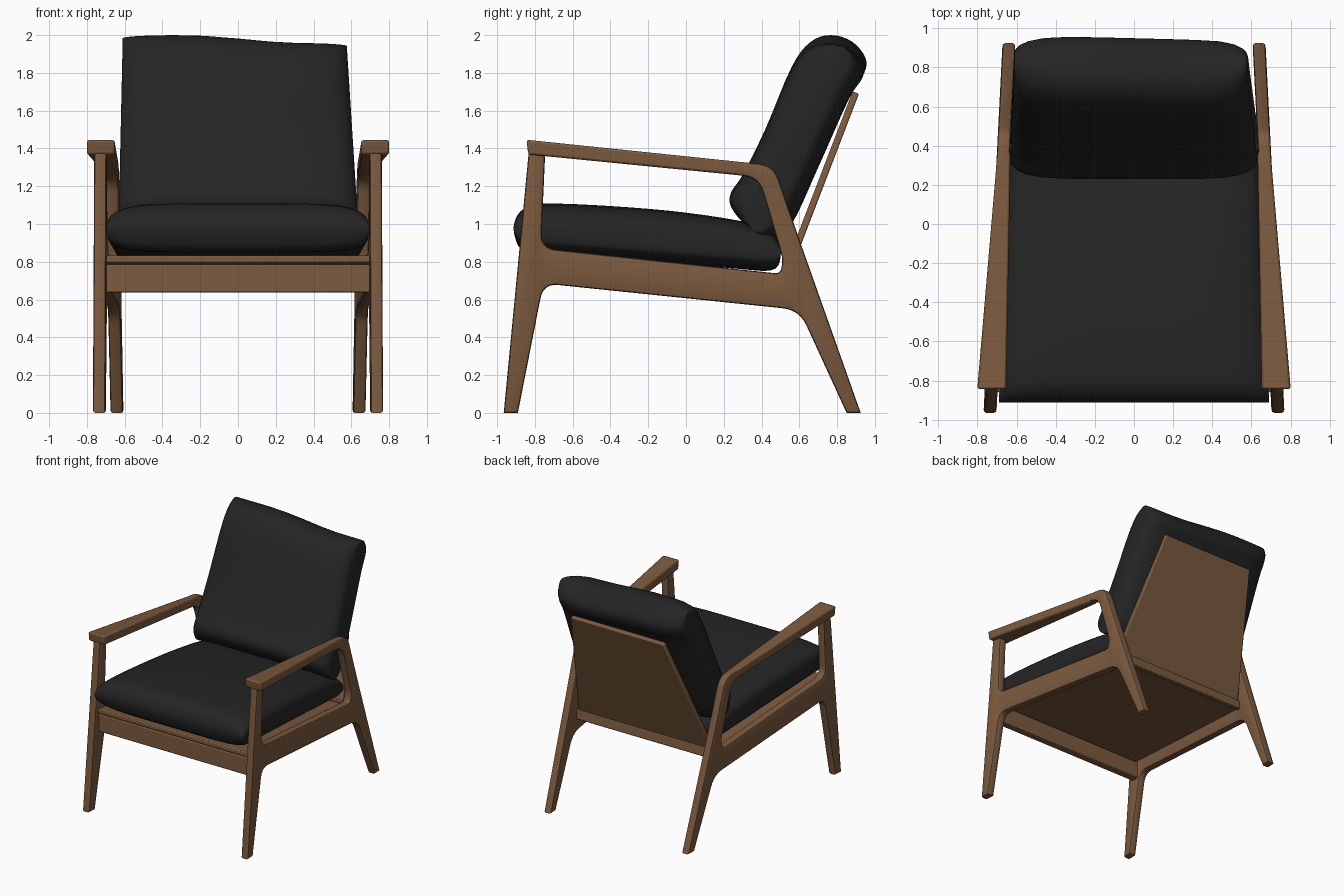
import bpy, bmesh, math
from mathutils import Vector

if "Cube" in bpy.data.objects:
    bpy.data.objects.remove(bpy.data.objects["Cube"])


def material(name, rgb):
    m = bpy.data.materials.new(name)
    m.diffuse_color = (*rgb, 1)
    m.use_nodes = True
    m.node_tree.nodes["Principled BSDF"].inputs["Base Color"].default_value = m.diffuse_color
    return m


WOOD = material("walnut_wood", (0.20, 0.103, 0.050))
FABRIC = material("black_fabric", (0.018, 0.018, 0.018))


def finish(name, bm, mat, bevel=0, angle=35):
    bmesh.ops.recalc_face_normals(bm, faces=bm.faces[:])
    me = bpy.data.meshes.new(name)
    bm.to_mesh(me)
    bm.free()
    me.materials.append(mat)
    ob = bpy.data.objects.new(name, me)
    bpy.context.collection.objects.link(ob)
    if bevel:
        mod = ob.modifiers.new("soft_edges", 'BEVEL')
        mod.width, mod.segments = bevel, 2
    bpy.ops.object.select_all(action='DESELECT')
    ob.select_set(True)
    bpy.context.view_layer.objects.active = ob
    bpy.ops.object.shade_smooth_by_angle(angle=math.radians(angle))
    return ob


def rounded(corners, steps=6):
    """Closed outline with each (y, z, radius) corner rounded."""
    out = []
    for i, (y, z, r) in enumerate(corners):
        p = Vector((y, z))
        if r == 0:
            out.append(p)
            continue
        a = Vector(corners[i - 1][:2])
        b = Vector(corners[(i + 1) % len(corners)][:2])
        a = p + (a - p).normalized() * r
        b = p + (b - p).normalized() * r
        for k in range(steps + 1):
            t = k / steps
            out.append(a * (1 - t) ** 2 + p * 2 * t * (1 - t) + b * t * t)
    return out


def inset(loop, d):
    """Move an outline to the left of its direction of travel."""
    out = []
    for i, p in enumerate(loop):
        u = (p - loop[i - 1]).normalized()
        v = (loop[(i + 1) % len(loop)] - p).normalized()
        n1, n2 = Vector((-u.y, u.x)), Vector((-v.y, v.x))
        out.append(p + (n1 + n2) * d / max(0.4, 1 + n1.dot(n2)))
    return out


def skin(bm, rings):
    for a, b in zip(rings, rings[1:]):
        for i in range(len(a)):
            j = (i + 1) % len(a)
            bm.faces.new((a[i], a[j], b[j], b[i]))


def frame_x(y):
    """The side frames converge towards the back."""
    return 0.735 - 0.0514 * (y + 0.95)


def side_frame(name, side):
    outer = rounded([(-0.965, 0, 0), (-0.89, 0, 0), (-0.755, 0.685, 0.08),
                     (0.60, 0.545, 0.09), (0.85, 0, 0), (0.925, 0, 0),
                     (0.585, 0.96, 0.12), (0.465, 1.312, 0.08),
                     (-0.828, 1.43, 0)])
    hole = rounded([(-0.745, 1.385, 0), (0.385, 1.245, 0.08), (0.517, 0.80, 0.05),
                    (0.495, 0.737, 0.025), (-0.768, 0.872, 0.08)])
    h, d = 0.033, 0.014
    bm = bmesh.new()
    caps = [[], []]
    for loop in (outer, hole):
        rings = []
        for ins, x in ((d, -h), (d * .3, d * .3 - h), (0, d - h),
                       (0, h - d), (d * .3, h - d * .3), (d, h)):
            rings.append([bm.verts.new((side * (frame_x(p.x) + x), p.x, p.y))
                          for p in inset(loop, ins)])
        skin(bm, rings)
        for k, ring in ((0, rings[0]), (1, rings[-1])):
            caps[k] += [bm.edges.get((ring[i - 1], ring[i])) for i in range(len(ring))]
    for edges in caps:
        bmesh.ops.triangle_fill(bm, use_beauty=True, edges=edges, normal=(1, 0, 0))
    finish(name, bm, WOOD)


def board(name, pts, bevel=0.008):
    """Side outline of (y, z, x_low, x_high) points spanned across x."""
    bm = bmesh.new()
    a = [bm.verts.new((lo, y, z)) for y, z, lo, hi in pts]
    b = [bm.verts.new((hi, y, z)) for y, z, lo, hi in pts]
    skin(bm, [a, b])
    bm.faces.new(a)
    bm.faces.new(b)
    finish(name, bm, WOOD, bevel)


def smooth_loop(pts, steps=4):
    """Closed Catmull-Rom curve through the points."""
    out, n = [], len(pts)
    P = [Vector(p) for p in pts]
    for i in range(n):
        a, b, c, e = P[i - 1], P[i], P[(i + 1) % n], P[(i + 2) % n]
        for k in range(steps):
            t = k / steps
            out.append(0.5 * (2 * b + (c - a) * t + (2 * a - 5 * b + 4 * c - e) * t * t
                              + (3 * b - a - 3 * c + e) * t ** 3))
    return out


def cushion(name, profile, m0, m1, place):
    """Pillow: side profile swept across x, thinning to the middle plane at the ends."""
    loop = smooth_loop(profile)
    m0, axis = Vector(m0), (Vector(m1) - Vector(m0)).normalized()
    bm, rings = bmesh.new(), []
    ts = [-1, -.985, -.95, -.88, -.75, -.55, -.3, 0, .3, .55, .75, .88, .95, .985, 1]
    for t in ts:
        s = 0.42 + 0.58 * (1 - abs(t) ** 7) ** 0.6
        ring = []
        for p in loop:
            mid = m0 + axis * (p - m0).dot(axis)
            q = mid + (p - mid) * s
            ring.append(bm.verts.new(place(t, q.x, q.y)))
        rings.append(ring)
    skin(bm, rings)
    bm.faces.new(rings[0])
    bm.faces.new(rings[-1])
    finish(name, bm, FABRIC, angle=50)


# Side frames (legs, rail and arm post in one outline) and armrests
for side, word in ((1, "right"), (-1, "left")):
    side_frame(word + "_side_frame", side)
    arm = []
    for y, z, w in ((-0.835, 1.368, 0.074), (-0.845, 1.446, 0.074),
                    (0.38, 1.319, 0.033), (0.30, 1.256, 0.034)):
        c = side * (frame_x(y) - 0.003)
        arm.append((y, z, c - w, c + w))
    board(word + "_armrest", arm, 0.012)

# Front apron, seat board, rear rail and tapered back panel
board("front_apron", [(y, z, -0.70, 0.70) for y, z in
                      ((-0.85, 0.638), (-0.85, 0.787), (-0.78, 0.78), (-0.78, 0.638))])
board("seat_board", [(-0.86, 0.795, -0.70, 0.70), (-0.86, 0.835, -0.70, 0.70),
                     (0.54, 0.70, -0.63, 0.63), (0.54, 0.66, -0.63, 0.63)])
board("rear_rail", [(y, z, -0.63, 0.63) for y, z in
                    ((0.51, 0.655), (0.50, 0.73), (0.55, 0.73), (0.56, 0.65))])
board("back_panel", [(0.505, 0.72, -0.62, 0.62), (0.54, 0.71, -0.62, 0.62),
                     (0.916, 1.69, -0.43, 0.43), (0.882, 1.702, -0.43, 0.43)])

# Seat cushion, narrower towards the back
cushion("seat_cushion",
        [(-0.905, 0.93), (-0.86, 0.86), (-0.70, 0.845), (-0.2, 0.805), (0.25, 0.765),
         (0.45, 0.755), (0.50, 0.82), (0.48, 0.93), (0.36, 1.0), (0.0, 1.06),
         (-0.4, 1.095), (-0.75, 1.108), (-0.86, 1.08), (-0.908, 1.01)],
        (-0.9, 0.965), (0.5, 0.86),
        lambda t, y, z: (t * (0.69 - 0.045 * (y + 0.9)), y, z))


# Back cushion, leaning and sagging slightly at one top corner
def place_back(t, y, z):
    up = max(0, (z - 1.1) / 0.9)
    s = min(1, max(0, (t + 0.5) / 1.1))
    x = t * (0.63 - 0.02 * up - (0.035 * up if t > 0 else 0))
    return x, y - 0.02 * up * s, z - 0.042 * up * s * s * (3 - 2 * s)


cushion("back_cushion",
        [(0.235, 1.10), (0.29, 1.02), (0.37, 0.96), (0.46, 0.93), (0.56, 1.0),
         (0.70, 1.30), (0.87, 1.68), (0.945, 1.80), (0.95, 1.88), (0.88, 1.965),
         (0.77, 2.0), (0.66, 1.965), (0.56, 1.83), (0.42, 1.50), (0.30, 1.26),
         (0.24, 1.17)],
        (0.36, 1.0), (0.83, 1.95), place_back)
